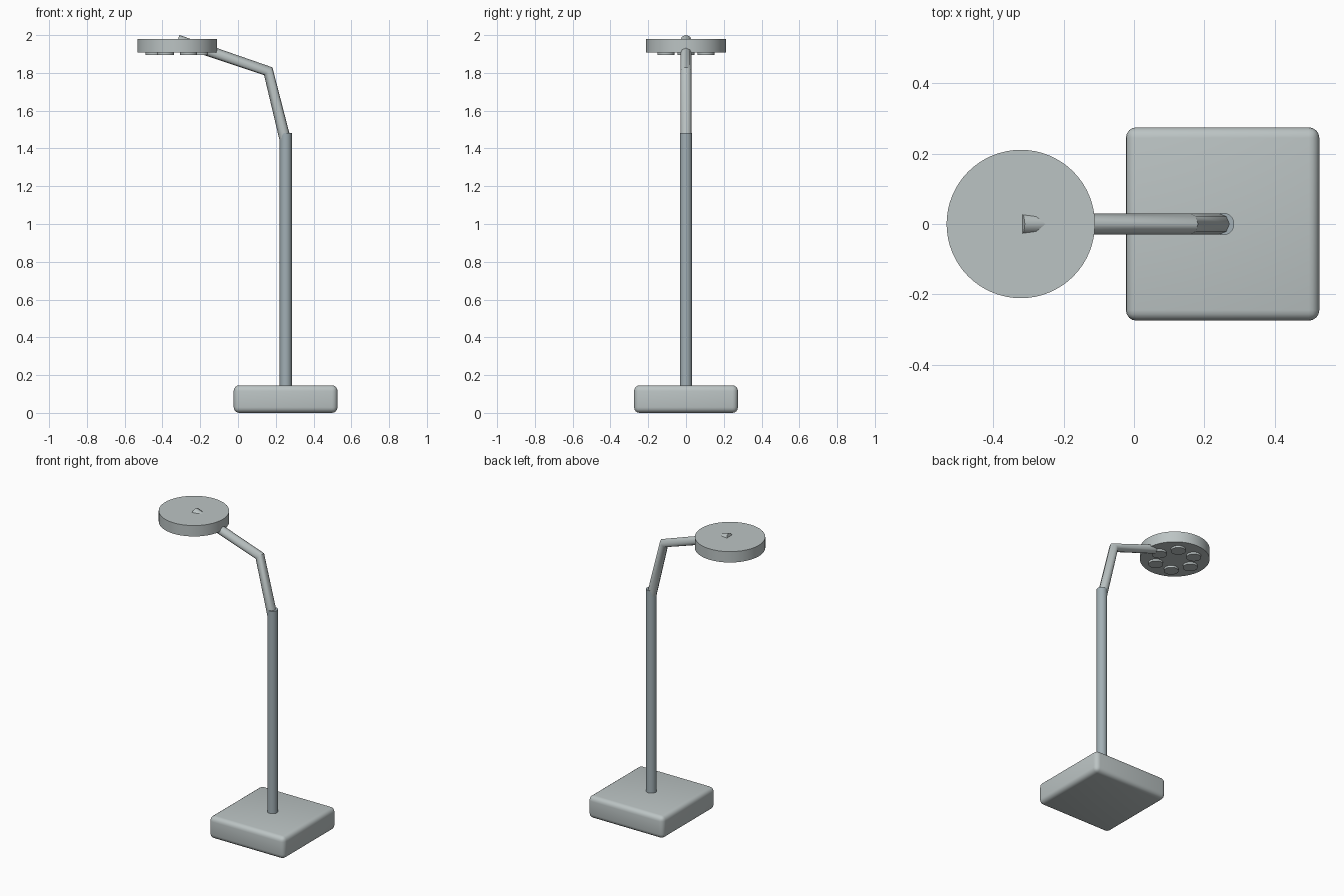
import bpy, bmesh, math
from mathutils import Vector

if "Cube" in bpy.data.objects:
    bpy.data.objects.remove(bpy.data.objects["Cube"])


def material(name, rgb):
    m = bpy.data.materials.new(name)
    m.diffuse_color = (*rgb, 1)
    m.use_nodes = True
    m.node_tree.nodes["Principled BSDF"].inputs["Base Color"].default_value = m.diffuse_color
    return m


LIGHT = material("light grey", (0.50, 0.55, 0.55))
STEEL = material("blue grey", (0.36, 0.43, 0.46))


def add(name, bm, mat, angle=35):
    bmesh.ops.recalc_face_normals(bm, faces=bm.faces)
    mesh = bpy.data.meshes.new(name)
    bm.to_mesh(mesh)
    bm.free()
    mesh.materials.append(mat)
    ob = bpy.data.objects.new(name, mesh)
    bpy.context.collection.objects.link(ob)
    bpy.ops.object.select_all(action='DESELECT')
    ob.select_set(True)
    bpy.context.view_layer.objects.active = ob
    bpy.ops.object.shade_smooth_by_angle(angle=math.radians(angle))
    return ob


def cylinder(name, x, y, z0, z1, r, mat, sides=48):
    bm = bmesh.new()
    bmesh.ops.create_cone(bm, cap_ends=True, segments=sides, radius1=r, radius2=r, depth=z1 - z0)
    bmesh.ops.translate(bm, verts=bm.verts, vec=(x, y, (z0 + z1) / 2))
    return add(name, bm, mat)


# Base: rounded square block
POLE_X = 0.252
bm = bmesh.new()
bmesh.ops.create_cube(bm, size=1)
bmesh.ops.scale(bm, verts=bm.verts, vec=(0.55, 0.55, 0.146))
bmesh.ops.translate(bm, verts=bm.verts, vec=(POLE_X, 0, 0.073))
bmesh.ops.bevel(bm, geom=bm.edges[:], offset=0.03, segments=4, profile=0.5, affect='EDGES')
add("base", bm, LIGHT)

# Pole
cylinder("pole", POLE_X + 0.001, 0, 0.12, 1.483, 0.032, STEEL, 32)

# Bent arm: eight-sided tube through three points
path = [Vector((0.25, 0, 1.446)), Vector((0.16, 0, 1.809)), Vector((-0.32, 0, 1.972))]
bm = bmesh.new()
rings = []
for i, p in enumerate(path):
    d = Vector((0, 0, 0))
    if i > 0:
        d += (p - path[i - 1]).normalized()
    if i < 2:
        d += (path[i + 1] - p).normalized()
    side = Vector((0, 1, 0))
    up = d.normalized().cross(side)
    rings.append([bm.verts.new(p + 0.03 * (math.cos(a) * side + math.sin(a) * up))
                  for a in (k * math.pi / 4 for k in range(8))])
for a, b in zip(rings, rings[1:]):
    for k in range(8):
        bm.faces.new((a[k], a[(k + 1) % 8], b[(k + 1) % 8], b[k]))
bm.faces.new(rings[0])
bm.faces.new(rings[-1])
add("arm", bm, LIGHT, 50)

# Lamp head with a ring of six lenses underneath
HEAD_X = -0.322
cylinder("lamp_head", HEAD_X, 0, 1.908, 1.98, 0.211, LIGHT, 64)
for k in range(6):
    a = k * math.pi / 3
    cylinder(f"lens_{k + 1}", HEAD_X + 0.122 * math.cos(a), 0.122 * math.sin(a),
             1.895, 1.92, 0.045, LIGHT, 32)
